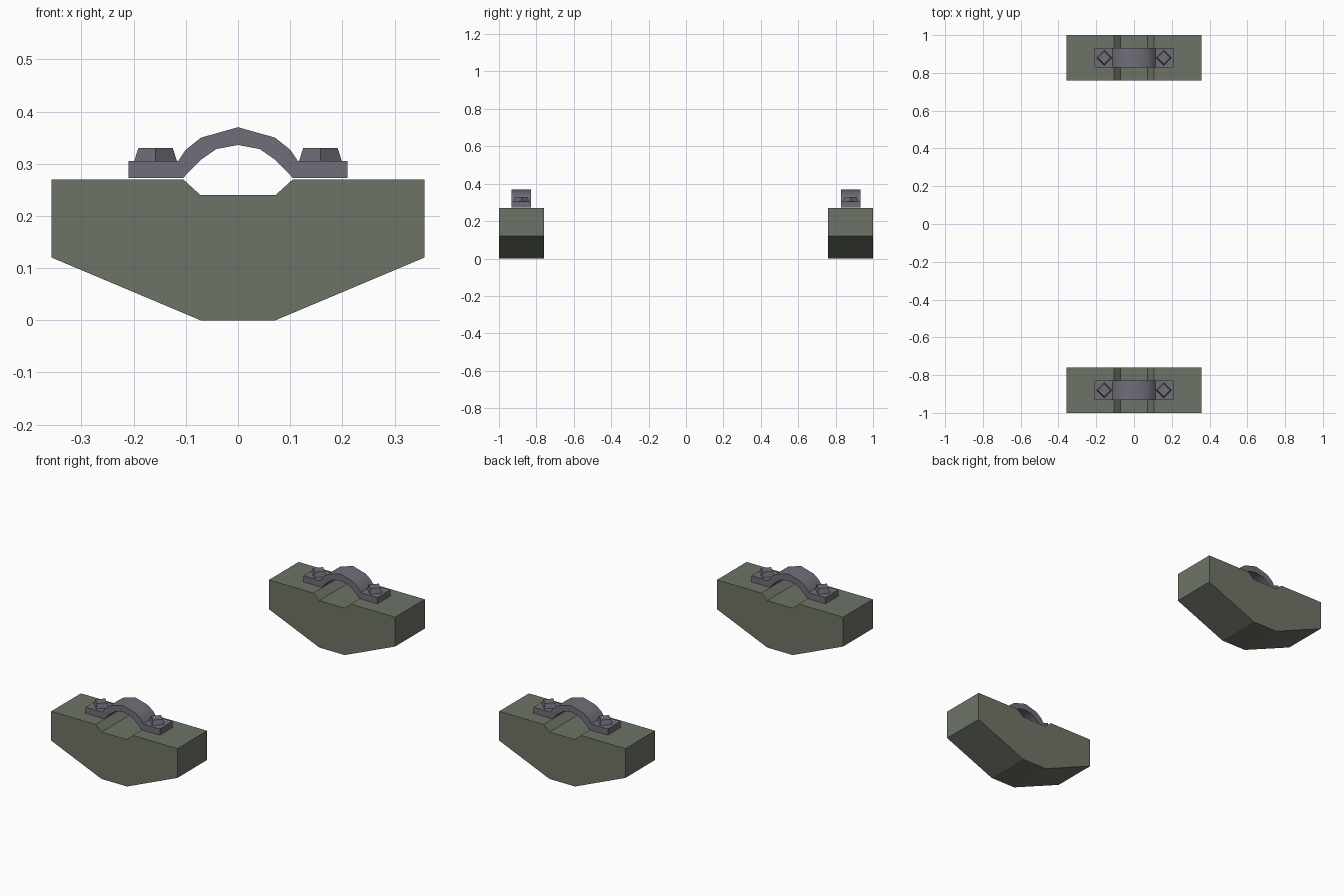
import bpy, bmesh, math

if "Cube" in bpy.data.objects:
    bpy.data.objects.remove(bpy.data.objects["Cube"])


def material(name, rgb):
    m = bpy.data.materials.new(name)
    m.diffuse_color = (*rgb, 1)
    m.use_nodes = True
    m.node_tree.nodes["Principled BSDF"].inputs["Base Color"].default_value = m.diffuse_color
    return m


BLOCK = material("olive grey", (0.155, 0.175, 0.135))
METAL = material("steel grey", (0.165, 0.155, 0.19))


def finish(bm, name, mat):
    bmesh.ops.recalc_face_normals(bm, faces=bm.faces)
    me = bpy.data.meshes.new(name)
    bm.to_mesh(me)
    bm.free()
    me.materials.append(mat)
    ob = bpy.data.objects.new(name, me)
    bpy.context.collection.objects.link(ob)
    return ob


def extrude_profile(name, half, y0, y1, mat):
    """Mirror a right-hand xz outline (top centre round to bottom centre) and extrude along y."""
    pts = half + [(-x, z) for x, z in reversed(half) if x > 0]
    bm = bmesh.new()
    face = bm.faces.new([bm.verts.new((x, y0, z)) for x, z in pts])
    out = bmesh.ops.extrude_face_region(bm, geom=[face])
    moved = [v for v in out["geom"] if isinstance(v, bmesh.types.BMVert)]
    bmesh.ops.translate(bm, verts=moved, vec=(0, y1 - y0, 0))
    return finish(bm, name, mat)


def bolt(name, x, y):
    bm = bmesh.new()
    bmesh.ops.create_cone(bm, cap_ends=True, segments=4, radius1=0.041, radius2=0.033, depth=0.025)
    bmesh.ops.translate(bm, verts=bm.verts, vec=(x, y, 0.3175))
    ob = finish(bm, name, METAL)
    # diamond orientation: corners on the x and y axes
    for i, v in enumerate(ob.data.vertices):
        r = 0.041 if v.co.z < 0.3175 else 0.033
        a = round(math.atan2(v.co.y - y, v.co.x - x) / (math.pi / 2)) * math.pi / 2
        v.co.x, v.co.y = x + r * math.cos(a), y + r * math.sin(a)
    return ob


# Outlines: notched block with sloping underside, and arched strap with flat feet
block_half = [(0.072, 0.24), (0.105, 0.27), (0.357, 0.27), (0.357, 0.12), (0.072, 0)]
strap_half = [(0, 0.37), (0.071, 0.35), (0.1, 0.327), (0.115, 0.305), (0.21, 0.305),
              (0.21, 0.273), (0.105, 0.273), (0.072, 0.307), (0.042, 0.328), (0, 0.336)]

for side, label in ((-1, "front"), (1, "back")):
    extrude_profile(label + "_block", block_half, side * 0.76, side * 1.0, BLOCK)
    strap = extrude_profile(label + "_strap", strap_half, side * 0.828, side * 0.932, METAL)
    # soft shading along the arch only
    bpy.ops.object.select_all(action='DESELECT')
    strap.select_set(True)
    bpy.context.view_layer.objects.active = strap
    bpy.ops.object.shade_smooth_by_angle(angle=math.radians(35))
    for sx, hand in ((-1, "left"), (1, "right")):
        bolt(f"{label}_{hand}_bolt", sx * 0.158, side * 0.88)
